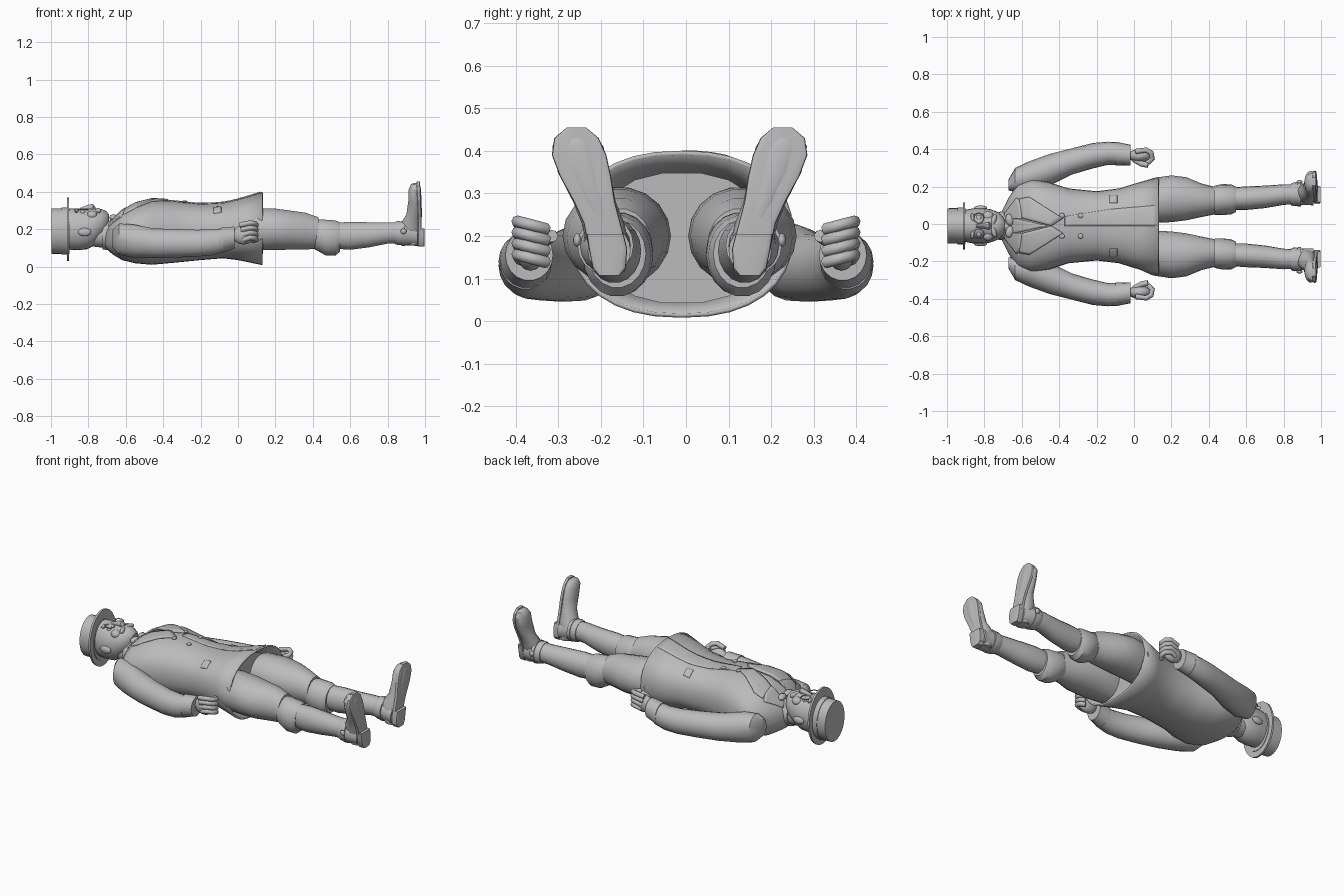
import bpy, bmesh, math
from mathutils import Vector

if "Cube" in bpy.data.objects:
    bpy.data.objects.remove(bpy.data.objects["Cube"])

GREY = bpy.data.materials.new("plain grey")
GREY.use_nodes = True
GREY.diffuse_color = (0.5, 0.5, 0.5, 1)
GREY.node_tree.nodes["Principled BSDF"].inputs["Base Color"].default_value = (0.5, 0.5, 0.5, 1)
MID = -0.01      # y of the body's centre line


def finish(obj, angle=35):
    obj.data.materials.clear()
    obj.data.materials.append(GREY)
    bpy.ops.object.select_all(action='DESELECT')
    obj.select_set(True)
    bpy.context.view_layer.objects.active = obj
    bpy.ops.object.shade_smooth_by_angle(angle=math.radians(angle))
    return obj


def from_bmesh(name, bm, angle=35):
    bmesh.ops.recalc_face_normals(bm, faces=bm.faces)
    me = bpy.data.meshes.new(name)
    bm.to_mesh(me)
    bm.free()
    obj = bpy.data.objects.new(name, me)
    bpy.context.collection.objects.link(obj)
    return finish(obj, angle)


def loft(name, rings, axis='x', n=18, e=2.0, cap_end=True, angle=35):
    """Rings are (position, a, b, radius_a, radius_b); a is y, b is z (or x when axis is z)."""
    bm = bmesh.new()
    loops = []
    for t, a, b, ra, rb in rings:
        loop = []
        for i in range(n):
            w = 2 * math.pi * i / n
            c, s = math.cos(w), math.sin(w)
            u = a + ra * math.copysign(abs(c) ** (2 / e), c)
            v = b + rb * math.copysign(abs(s) ** (2 / e), s)
            loop.append(bm.verts.new((t, u, v) if axis == 'x' else (v, u, t)))
        loops.append(loop)
    for p, q in zip(loops, loops[1:]):
        for i in range(n):
            j = (i + 1) % n
            bm.faces.new((p[i], p[j], q[j], q[i]))
    bm.faces.new(loops[0])
    if cap_end:
        bm.faces.new(loops[-1])
    return from_bmesh(name, bm, angle)


def ball(name, pos, size, rot=0.0):
    bpy.ops.mesh.primitive_uv_sphere_add(segments=14, ring_count=8, location=pos, rotation=(0, 0, rot))
    obj = bpy.context.object
    obj.name = name
    obj.scale = size
    return finish(obj, 50)


def tube(name, pts, r, cyclic=False):
    cu = bpy.data.curves.new(name, 'CURVE')
    cu.dimensions = '3D'
    cu.bevel_depth = r
    cu.bevel_resolution = 2
    cu.use_fill_caps = True
    sp = cu.splines.new('POLY')
    sp.points.add(len(pts) - 1)
    for p, co in zip(sp.points, pts):
        p.co = (*co, 1)
    sp.use_cyclic_u = cyclic
    obj = bpy.data.objects.new(name, cu)
    bpy.context.collection.objects.link(obj)
    bpy.ops.object.select_all(action='DESELECT')
    obj.select_set(True)
    bpy.context.view_layer.objects.active = obj
    bpy.ops.object.convert(target='MESH')
    return finish(bpy.context.object, 50)


# Coat body: (x, half width, top z, bottom z)
COAT = [(-.71, .07, .20, .10), (-.67, .15, .245, .065), (-.62, .23, .295, .035),
        (-.55, .25, .335, .018), (-.46, .235, .357, .01), (-.35, .20, .352, .02),
        (-.20, .185, .336, .035), (-.08, .20, .342, .045), (.0, .225, .36, .035), (.13, .262, .40, .008)]
EXP = 2.3
coat = loft("coat", [(x, MID, (t + b) / 2, r, (t - b) / 2) for x, r, t, b in COAT],
            n=32, e=EXP, cap_end=False)
mod = coat.modifiers.new("cloth", 'SOLIDIFY')
mod.thickness = 0.01
mod.offset = -1
loft("hips", [(-.12, MID, .19, .15, .12), (.02, MID, .195, .18, .14), (.07, MID, .195, .2, .155)], e=2.3)


def chest_z(x, y):
    """Height of the coat front above a point."""
    x = min(max(x, COAT[0][0]), COAT[-1][0] - 1e-4)
    for p, q in zip(COAT, COAT[1:]):
        if p[0] <= x <= q[0]:
            k = (x - p[0]) / (q[0] - p[0])
            r, t, b = (p[i] + k * (q[i] - p[i]) for i in (1, 2, 3))
            d = min(abs(y - MID) / r, 1)
            return (t + b) / 2 + (t - b) / 2 * (1 - d ** EXP) ** (1 / EXP)


def drape(name, outline, lift):
    """Cloth plate that follows the coat front."""
    bm = bmesh.new()
    bm.faces.new([bm.verts.new((x, y + MID, 0)) for x, y in outline])
    bmesh.ops.triangulate(bm, faces=bm.faces)
    for _ in range(3):
        bmesh.ops.subdivide_edges(bm, edges=bm.edges, cuts=1, use_grid_fill=True)
    for v in bm.verts:
        v.co.z = chest_z(v.co.x, v.co.y) + lift
    obj = from_bmesh(name, bm)
    if obj.data.polygons[0].normal.z < 0:
        obj.data.flip_normals()
    m = obj.modifiers.new("thickness", 'SOLIDIFY')
    m.thickness = lift + 0.004
    m.offset = -1


# Shirt front, lapels, coat overlap, pockets and buttons
drape("shirt_front", [(-.69, -.05), (-.69, .05), (-.46, .0)], .003)
drape("coat_overlap", [(-.37, .05), (-.12, .09), (.12, .11), (.12, .0), (-.37, .0)], .004)
for s, side in ((1, "left"), (-1, "right")):
    drape(side + "_lapel", [(-.60, s * .04), (-.615, s * .145), (-.56, s * .155), (-.38, s * .04), (-.44, s * .0)], .010)
    drape(side + "_collar", [(-.70, s * .035), (-.695, s * .065), (-.63, s * .15), (-.61, s * .12), (-.60, s * .04)], .012)
    drape(side + "_pocket_flap", [(-.13, s * .125), (-.13, s * .165), (-.09, s * .165), (-.09, s * .125)], .006)
    for x in (-.385, -.285):
        y = s * .055 + MID
        ball(side + "_button", (x, y, chest_z(x, y) + .006), (.014, .014, .007))
    ball(side + "_bow", (-.665, s * .032 + MID, .262), (.022, .032, .018), s * .2)

# Neck and standing collar
loft("neck", [(-.80, MID, .17, .065, .06), (-.70, MID, .165, .066, .068), (-.64, MID, .165, .07, .07)])
loft("shirt_collar", [(-.725, MID, .165, .074, .074), (-.66, MID, .17, .084, .086)])

# Head and face
loft("head", [(-.92, MID, .20, .082, .108), (-.86, MID, .20, .094, .112), (-.81, MID, .20, .094, .108),
              (-.77, MID, .212, .09, .10), (-.73, MID, .228, .075, .08), (-.705, MID, .238, .055, .06),
              (-.69, MID, .245, .03, .035)], n=24)
loft("nose", [(-.845, MID, .302, .010, .012), (-.80, MID, .314, .015, .018), (-.775, MID, .318, .021, .018),
              (-.763, MID, .308, .012, .010)], n=10)
ball("mouth", (-.728, MID, .292), (.010, .03, .014))
for s, side in ((1, "left"), (-1, "right")):
    ball(side + "_ear", (-.82, MID + s * .096, .185), (.036, .013, .022))
    ball(side + "_eye", (-.83, MID + s * .04, .290), (.016, .02, .012))
    ball(side + "_cheek", (-.78, MID + s * .05, .275), (.03, .03, .025))
    ball(side + "_brow", (-.862, MID + s * .042, .298), (.010, .028, .012), s * .2)
    ball(side + "_moustache", (-.75, MID + s * .03, .298), (.014, .034, .016), -s * .3)
    tube(side + "_eyeglass", [(-.83 + .027 * math.cos(w * math.pi / 8), MID + s * .042 + .027 * math.sin(w * math.pi / 8), .307)
                              for w in range(16)], .003, True)

# Flat straw hat
loft("hat_crown", [(-.998, MID, .19, .094, .121), (-.90, MID, .19, .096, .123)], n=32)
loft("hat_band", [(-.945, MID, .19, .099, .126), (-.912, MID, .19, .099, .126)], n=32)
loft("hat_brim", [(-.915, MID, .20, .126, .17), (-.903, MID, .20, .126, .17)], n=32)

ARM = [(-.67, .21, .15, .03, .05), (-.635, .235, .147, .065, .085), (-.56, .25, .137, .085, .09),
       (-.45, .29, .125, .085, .08), (-.33, .335, .125, .07, .077), (-.22, .365, .125, .068, .073),
       (-.14, .378, .13, .062, .07), (-.08, .377, .14, .06, .065)]
CUFF = [(-.10, .377, .14, .063, .068), (-.02, .368, .155, .056, .06)]
THIGH = [(.0, .125, .19, .09, .11), (.10, .14, .20, .12, .115), (.20, .15, .20, .125, .112),
         (.28, .15, .195, .115, .106), (.36, .142, .19, .09, .10), (.43, .14, .18, .074, .085)]
KNEE = [(.41, .14, .17, .07, .078), (.44, .142, .165, .08, .09), (.47, .145, .155, .083, .097),
        (.52, .147, .153, .08, .096), (.545, .147, .158, .068, .08)]
SHIN = [(.52, .15, .165, .06, .07), (.60, .153, .165, .063, .076), (.70, .16, .17, .06, .068),
        (.80, .172, .18, .055, .058), (.92, .175, .183, .05, .055)]
SHAFT = [(.84, .173, .18, .058, .060), (.855, .174, .18, .064, .066), (.90, .174, .175, .058, .062),
         (.96, .165, .165, .05, .055)]
FOOT = [(.115, .165, .935, .036, .04), (.17, .166, .92, .05, .06), (.23, .18, .925, .05, .056),
        (.28, .20, .942, .05, .042), (.35, .225, .946, .061, .036), (.41, .239, .945, .06, .034),
        (.438, .243, .948, .042, .025), (.448, .244, .952, .022, .014)]
SOLE = [(.107, .165, .024), (.125, .165, .039), (.17, .168, .045), (.23, .182, .043), (.28, .20, .048),
        (.34, .221, .060), (.39, .236, .064), (.43, .242, .052), (.455, .242, .022)]

for s, side in ((1, "left"), (-1, "right")):
    def flip(rings, shift=0.0):
        return [(t, s * a + shift, *rest) for t, a, *rest in rings]

    # Arm and curled hand
    loft(side + "_sleeve", flip(ARM))
    loft(side + "_cuff", flip(CUFF))
    ball(side + "_palm", (.03, s * .365, .17), (.062, .036, .052))
    for i in range(4):
        z = .222 - .026 * i
        tube(side + "_finger", [(.01 + .006 * i, s * .388, z), (.065, s * .396, z + .012), (.092, s * .38, z + .008),
                                (.098, s * .35, z), (.075, s * .328, z - .006)], .014)
    tube(side + "_thumb", [(.0, s * .345, .18), (.04, s * .322, .195), (.075, s * .315, .20)], .015)

    # Breeches, stocking and boot
    leg = -.015
    loft(side + "_thigh", flip(THIGH, leg))
    loft(side + "_knee_band", flip(KNEE, leg))
    loft(side + "_shin", flip(SHIN, leg))
    loft(side + "_boot_shaft", flip(SHAFT, leg))
    loft(side + "_boot", flip(FOOT, leg), axis='z')
    loft(side + "_sole", [(z, s * y + leg, .971 - max(0, z - .3) * .05, w, .010) for z, y, w in SOLE],
         axis='z', n=16, e=6)
    loft(side + "_heel", [(z, s * y + leg, .984, w, .014) for z, y, w in SOLE[:3]] +
         [(.205, s * .175 + leg, .984, .043, .014)], axis='z', n=16, e=6)
    # Boot strap and buckle
    loft(side + "_strap", flip([(.875, .174, .178, .066, .068), (.893, .174, .178, .066, .068)], leg))
    ball(side + "_buckle", (.885, s * .24 + leg, .19), (.016, .01, .016))
